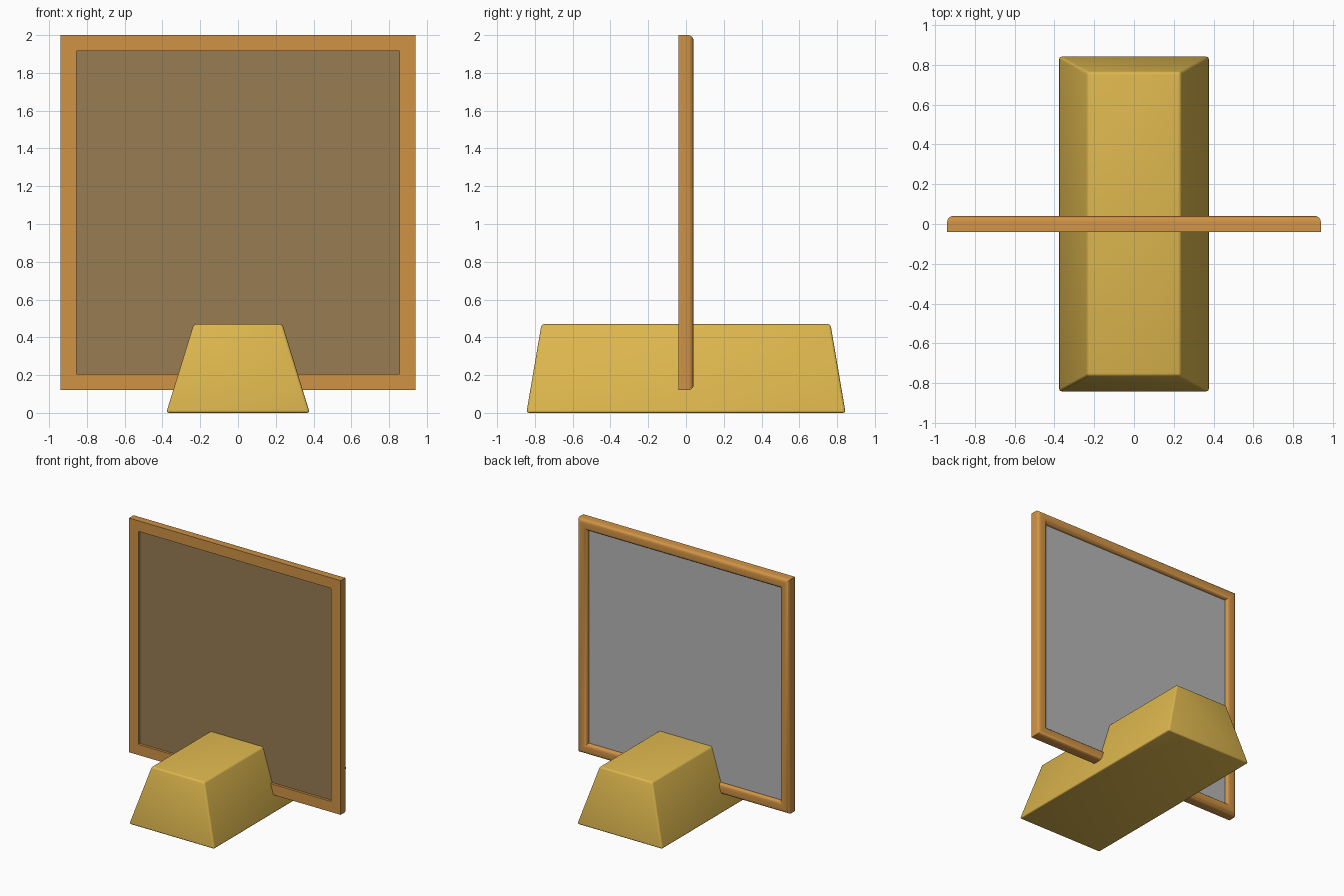
import bpy, bmesh, math

if "Cube" in bpy.data.objects:
    bpy.data.objects.remove(bpy.data.objects["Cube"], do_unlink=True)


def material(name, colour):
    mat = bpy.data.materials.new(name)
    mat.use_nodes = True
    mat.diffuse_color = (*colour, 1)
    mat.node_tree.nodes["Principled BSDF"].inputs["Base Color"].default_value = (*colour, 1)
    return mat


yellow = material("golden yellow", (0.72, 0.47, 0.075))
orange = material("orange wood", (0.63, 0.29, 0.06))
brown = material("dull brown", (0.31, 0.20, 0.085))
grey = material("light grey", (0.47, 0.47, 0.47))


def finish(bm, name, *mats):
    bmesh.ops.recalc_face_normals(bm, faces=bm.faces[:])
    mesh = bpy.data.meshes.new(name)
    bm.to_mesh(mesh)
    bm.free()
    obj = bpy.data.objects.new(name, mesh)
    bpy.context.collection.objects.link(obj)
    for mat in mats:
        mesh.materials.append(mat)
    return obj


def smooth(obj, degrees):
    bpy.ops.object.select_all(action='DESELECT')
    obj.select_set(True)
    bpy.context.view_layer.objects.active = obj
    bpy.ops.object.shade_smooth_by_angle(angle=math.radians(degrees))


# Tapered base block with softened edges
HEIGHT = 0.47
bm = bmesh.new()
bmesh.ops.create_cube(bm, size=2)
for v in bm.verts:
    top = v.co.z > 0
    v.co.x *= 0.235 if top else 0.38
    v.co.y *= 0.765 if top else 0.845
    v.co.z = HEIGHT if top else 0
bmesh.ops.bevel(bm, geom=bm.edges[:], offset=0.014, segments=3,
                profile=0.5, affect='EDGES')
base = finish(bm, "base_block", yellow)
smooth(base, 40)

# Square frame: one rail section swept around four mitred corners
HALF, WIDTH, DEPTH, ROUND = 0.94, 0.085, 0.04, 0.03
MID = 2 - HALF
arc = [math.radians(a) for a in range(0, 91, 15)]
section = [(0, -DEPTH)]
section += [(ROUND * (1 - math.cos(a)), DEPTH - ROUND * (1 - math.sin(a))) for a in arc]
section += [(WIDTH - inset, y) for inset, y in reversed(section)]
bm = bmesh.new()
rings = [[bm.verts.new((sx * (HALF - inset), y, MID + sz * (HALF - inset)))
          for inset, y in section]
         for sx, sz in ((-1, -1), (1, -1), (1, 1), (-1, 1))]
for i, ring in enumerate(rings):
    following = rings[(i + 1) % 4]
    for j in range(len(section)):
        k = (j + 1) % len(section)
        bm.faces.new((ring[j], following[j], following[k], ring[k]))
frame = finish(bm, "square_frame", orange)
smooth(frame, 40)

# Panel inside the frame: brown front, grey back
bm = bmesh.new()
bmesh.ops.create_cube(bm, size=1)
for v in bm.verts:
    v.co.x *= 2 * (HALF - WIDTH) + 0.01
    v.co.z = MID + v.co.z * (2 * (HALF - WIDTH) + 0.01)
    v.co.y = 0.01 if v.co.y > 0 else -0.02
bm.normal_update()
for f in bm.faces:
    f.material_index = 1 if f.normal.y > 0.5 else 0
finish(bm, "panel", brown, grey)
